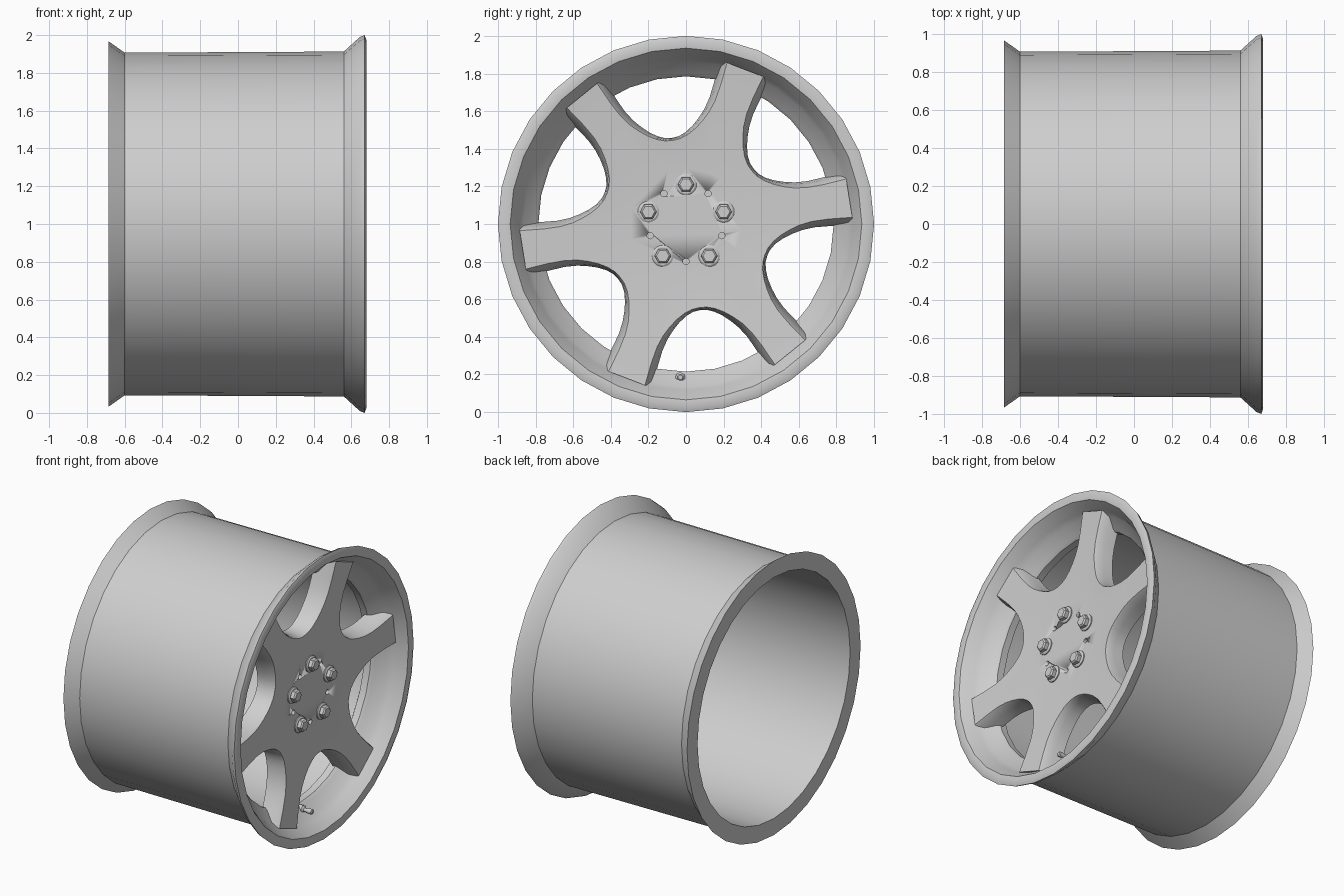
import bpy, bmesh, math
from math import cos, sin, radians, pi

if "Cube" in bpy.data.objects:
    bpy.data.objects.remove(bpy.data.objects["Cube"], do_unlink=True)

metal = bpy.data.materials.new("light_grey_metal")
metal.use_nodes = True
metal.diffuse_color = (0.62, 0.62, 0.62, 1)
metal.node_tree.nodes["Principled BSDF"].inputs["Base Color"].default_value = (0.62, 0.62, 0.62, 1)


def polar(x, r, a):
    """Point at distance r and angle a around the wheel axle."""
    return (x, r * cos(a), 1 + r * sin(a))


def finish(name, bm, angle=32):
    bmesh.ops.recalc_face_normals(bm, faces=bm.faces[:])
    mesh = bpy.data.meshes.new(name)
    bm.to_mesh(mesh)
    bm.free()
    obj = bpy.data.objects.new(name, mesh)
    bpy.context.collection.objects.link(obj)
    mesh.materials.append(metal)
    bpy.ops.object.select_all(action='DESELECT')
    obj.select_set(True)
    bpy.context.view_layer.objects.active = obj
    bpy.ops.object.shade_smooth_by_angle(angle=radians(angle))
    return obj


def bridge(bm, a, b):
    n = len(a)
    for i in range(n):
        bm.faces.new((a[i], a[(i + 1) % n], b[(i + 1) % n], b[i]))


def lathe(name, profile, segments):
    """Closed (x, radius) profile swept around the axle."""
    bm = bmesh.new()
    rings = [[bm.verts.new(polar(x, r, 2 * pi * i / segments)) for i in range(segments)]
             for x, r in profile]
    for k, ring in enumerate(rings):
        bridge(bm, ring, rings[(k + 1) % len(rings)])
    return finish(name, bm)


def add_stack(bm, y, z, levels, sides, turn=0):
    """Capped stack of (x, radius) rings along x."""
    rings = [[bm.verts.new((x, y + r * cos(turn + 2 * pi * i / sides),
                            z + r * sin(turn + 2 * pi * i / sides)))
              for i in range(sides)] for x, r in levels]
    for a, b in zip(rings, rings[1:]):
        bridge(bm, a, b)
    bm.faces.new(rings[0])
    bm.faces.new(rings[-1])


# Rim: back flange, barrel, front flange, ledge behind the spokes, inner barrel
lathe("rim", [(-0.685, 0.85), (-0.685, 0.967), (-0.60, 0.907), (0.56, 0.913),
              (0.645, 0.99), (0.67, 1.0), (0.68, 0.975), (0.675, 0.935),
              (0.60, 0.885), (0.56, 0.865), (0.51, 0.80), (0.49, 0.785),
              (0.44, 0.785), (0.40, 0.85)], 32)


# Spoke disc: star outline of six scooped windows
def face_x(r):
    return 0.565 + max(0, r - 0.3) * 0.08


half = [(0, .45), (5, .455), (10, .475), (14.5, .51), (18, .555),
        (20.5, .605), (22.2, .67), (23, .76), (23.3, .885)]
window = [(-a, r) for a, r in reversed(half[1:])] + half
outline = [(39 + 60 * k, a, r) for k in range(6) for a, r in window]


def star_row(bm, drop, narrow, grow):
    return [bm.verts.new(polar(face_x(r) - drop, r + (grow if r < .8 else 0),
                               radians(c + a * narrow))) for c, a, r in outline]


bm = bmesh.new()
hub = [bm.verts.new(polar(face_x(0.3), 0.3, radians(c + a))) for c, a, r in outline]
rows = [hub, star_row(bm, 0, 1, 0), star_row(bm, 0.012, 0.975, 0.005),
        star_row(bm, 0.06, 0.92, 0.01), star_row(bm, 0.13, 0.88, 0.014)]
for a, b in zip(rows, rows[1:]):
    bridge(bm, a, b)
back = [bm.verts.new(polar(0.43, 0.3, radians(c + a))) for c, a, r in outline]
bridge(bm, rows[-1], back)
bm.faces.new(hub)
bm.faces.new(back)
disc = finish("spoke_disc", bm)

# Five small holes between the wheel bolts
bm = bmesh.new()
for k in range(5):
    _, y, z = polar(0, 0.2, radians(54 + 72 * k))
    add_stack(bm, y, z, [(0.53, 0.017), (0.60, 0.017)], 12)
cutter = finish("hole_cutter", bm)
cutter.hide_render = True
mod = disc.modifiers.new("holes", 'BOOLEAN')
mod.operation = 'DIFFERENCE'
mod.solver = 'EXACT'
mod.object = cutter
bpy.context.view_layer.objects.active = disc
bpy.ops.object.modifier_apply(modifier="holes")
bpy.data.objects.remove(cutter, do_unlink=True)

# Five wheel bolts: round seat and hexagonal head
bm = bmesh.new()
for k in range(5):
    _, y, z = polar(0, 0.21, radians(90 + 72 * k))
    add_stack(bm, y, z, [(0.55, 0.057), (0.572, 0.057), (0.578, 0.048)], 20)
    add_stack(bm, y, z, [(0.56, 0.044), (0.603, 0.044), (0.612, 0.034)], 6)
finish("wheel_bolts", bm, 25)

# Tyre valve on the ledge
bm = bmesh.new()
add_stack(bm, -0.03, 0.185, [(0.48, 0.026), (0.53, 0.026), (0.54, 0.013), (0.565, 0.013),
                             (0.567, 0.018), (0.60, 0.018), (0.605, 0.012)], 12)
finish("tyre_valve", bm)
